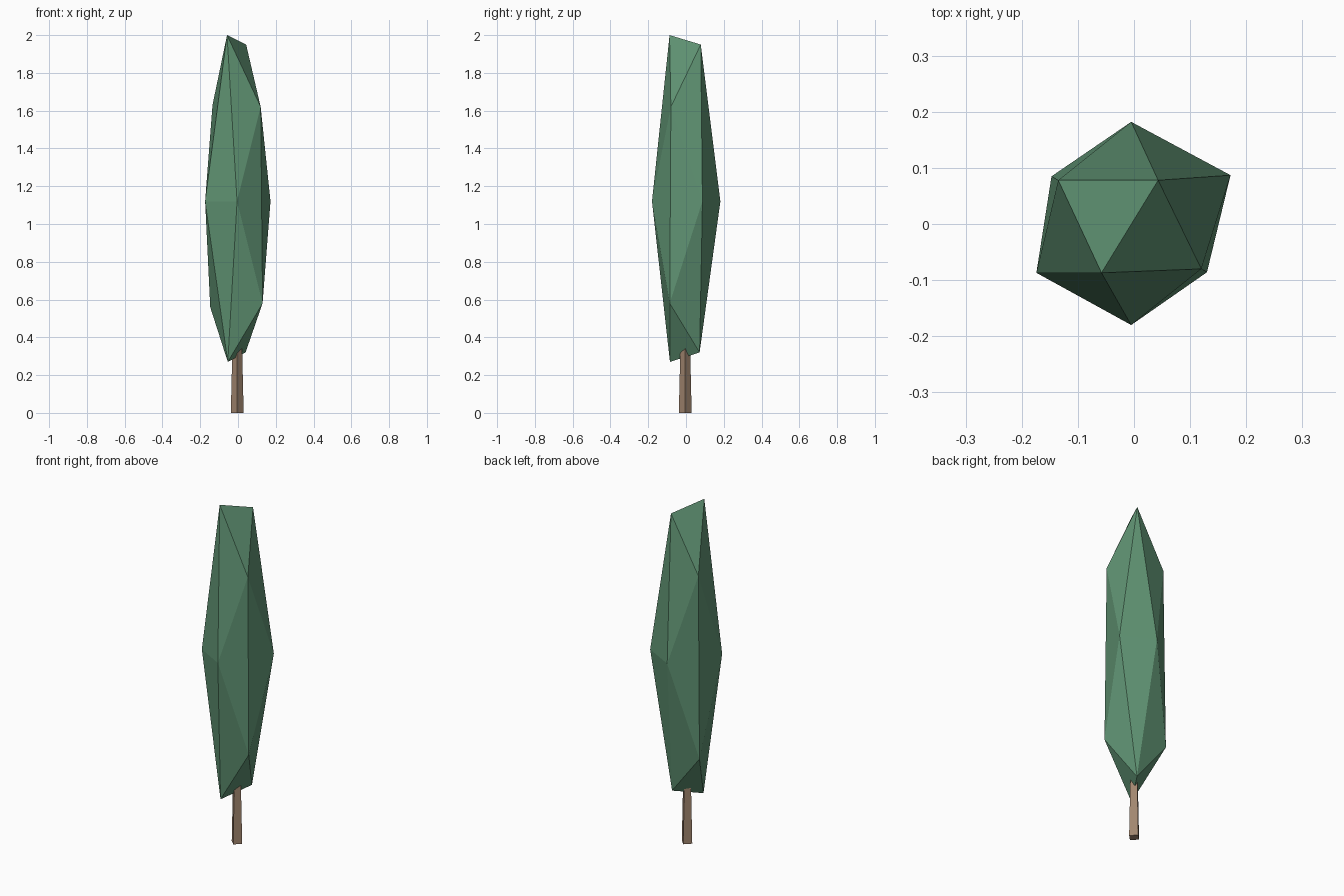
import bpy
import bmesh
from mathutils import Vector, Matrix

if "Cube" in bpy.data.objects:
    bpy.data.objects.remove(bpy.data.objects["Cube"])


def make_part(name, bm, color):
    bmesh.ops.recalc_face_normals(bm, faces=bm.faces[:])
    mesh = bpy.data.meshes.new(name)
    bm.to_mesh(mesh)
    bm.free()
    mat = bpy.data.materials.new(name + "_color")
    mat.diffuse_color = (*color, 1)
    mat.use_nodes = True
    mat.node_tree.nodes["Principled BSDF"].inputs["Base Color"].default_value = mat.diffuse_color
    mesh.materials.append(mat)
    obj = bpy.data.objects.new(name, mesh)
    bpy.context.collection.objects.link(obj)
    return obj


# Foliage: stretched, tilted icosahedron with front and back poles
bm = bmesh.new()
front_pole = bm.verts.new((-0.005, -0.18, 1.12))
back_pole = bm.verts.new((-0.005, 0.182, 1.12))
front_ring = [bm.verts.new(p) for p in (
    (-0.058, -0.087, 2.0), (0.12, -0.08, 1.62), (0.13, -0.086, 0.58),
    (-0.054, -0.085, 0.27), (-0.174, -0.087, 1.12))]
back_ring = [bm.verts.new(p) for p in (
    (0.043, 0.078, 1.95), (0.172, 0.087, 1.12), (0.04, 0.072, 0.32),
    (-0.147, 0.085, 0.56), (-0.135, 0.078, 1.63))]
for i in range(5):
    j = (i + 1) % 5
    bm.faces.new((front_pole, front_ring[i], front_ring[j]))
    bm.faces.new((front_ring[i], front_ring[j], back_ring[i]))
    bm.faces.new((front_ring[j], back_ring[i], back_ring[j]))
    bm.faces.new((back_pole, back_ring[i], back_ring[j]))
make_part("foliage", bm, (0.115, 0.29, 0.17))

# Trunk: tapered four-sided post, its top hidden in the foliage
bm = bmesh.new()
bmesh.ops.create_cone(
    bm, cap_ends=True, segments=4, radius1=0.034, radius2=0.022, depth=0.5,
    matrix=Matrix.Translation(Vector((-0.004, -0.004, 0.25))))
make_part("trunk", bm, (0.36, 0.24, 0.16))
